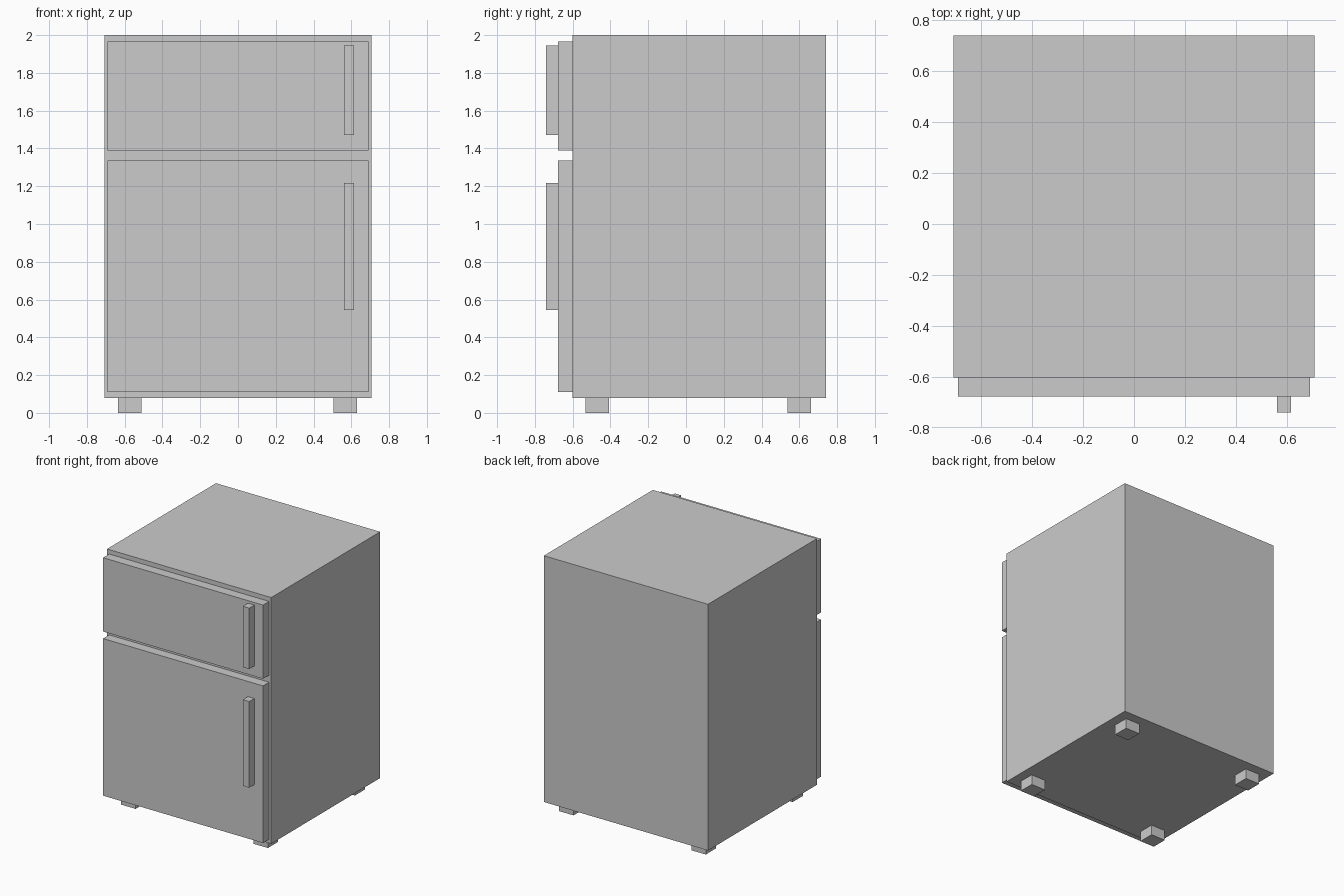
import bpy
import bmesh
from mathutils import Vector

default_cube = bpy.data.objects.get("Cube")
if default_cube:
    bpy.data.objects.remove(default_cube, do_unlink=True)

# Single flat colour
grey = bpy.data.materials.new("light grey")
grey.use_nodes = True
colour = (0.6, 0.6, 0.6, 1.0)
grey.diffuse_color = colour
grey.node_tree.nodes["Principled BSDF"].inputs["Base Color"].default_value = colour


def box(name, x, y, z):
    """Sharp-edged box from its (min, max) extent on each axis."""
    mesh = bpy.data.meshes.new(name)
    bm = bmesh.new()
    bmesh.ops.create_cube(bm, size=1)
    bmesh.ops.scale(bm, verts=bm.verts, vec=[b - a for a, b in (x, y, z)])
    bm.to_mesh(mesh)
    bm.free()
    mesh.materials.append(grey)
    obj = bpy.data.objects.new(name, mesh)
    obj.location = Vector([(a + b) / 2 for a, b in (x, y, z)])
    bpy.context.collection.objects.link(obj)
    return obj


BODY_FRONT, DOOR_FRONT, HANDLE_FRONT = -0.602, -0.677, -0.74
BODY_BOTTOM = 0.08

# Cabinet
box("cabinet", (-0.708, 0.708), (BODY_FRONT, 0.74), (BODY_BOTTOM, 2.0))

# Doors, each with its upright handle on the left
for name, door_z, handle_z in (
    ("freezer", (1.39, 1.965), (1.47, 1.945)),
    ("fridge", (0.11, 1.335), (0.545, 1.217)),
):
    box(name + "_door", (-0.69, 0.69), (DOOR_FRONT, BODY_FRONT), door_z)
    box(name + "_handle", (0.56, 0.615), (HANDLE_FRONT, DOOR_FRONT), handle_z)

# Four square feet
for side, x in (("right", (-0.635, -0.51)), ("left", (0.506, 0.631))):
    for end, y in (("front", (-0.533, -0.408)), ("back", (0.538, 0.663))):
        box(f"{end}_{side}_foot", x, y, (0.0, BODY_BOTTOM))
